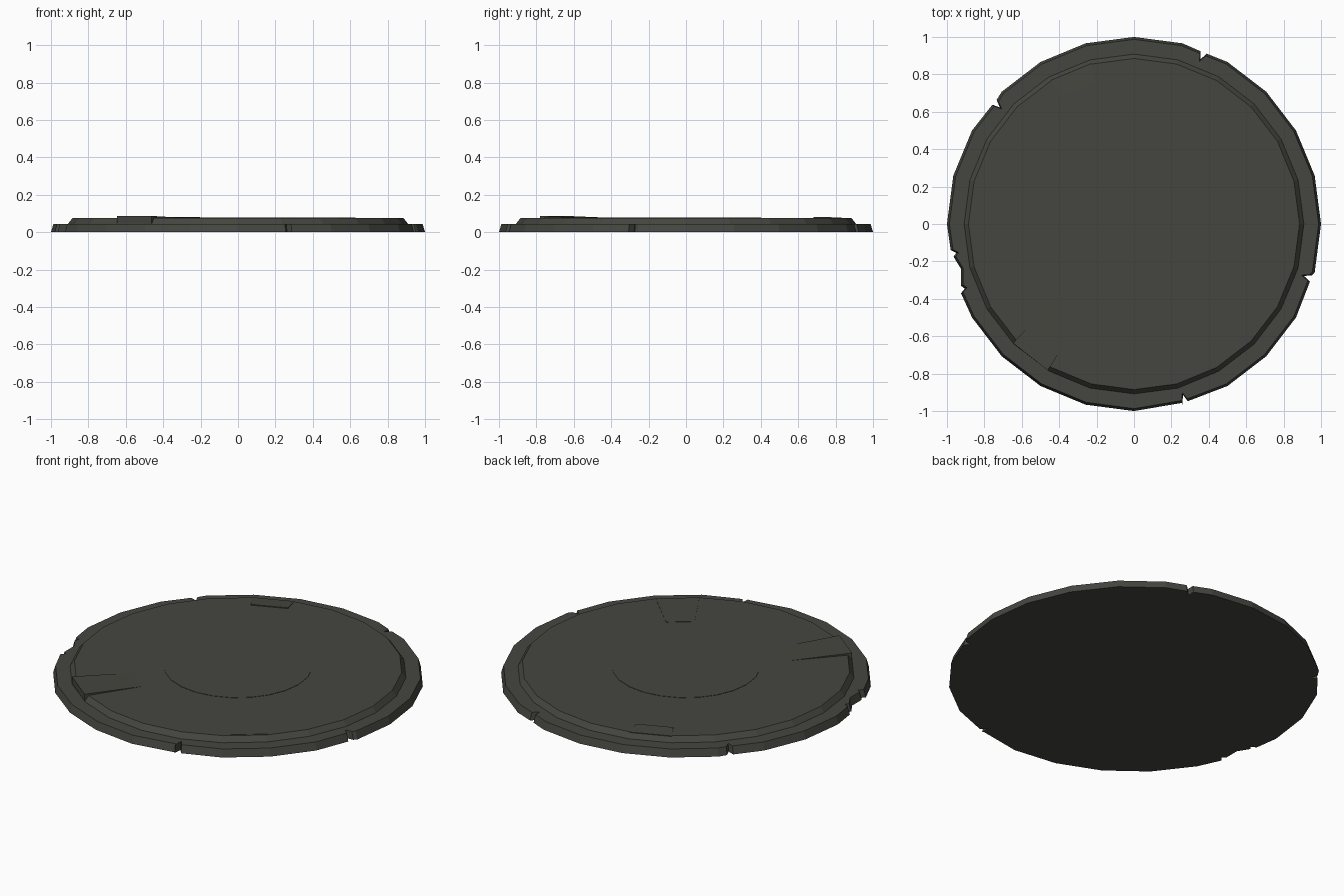
import bpy
from math import cos, sin, radians, atan2, tau

cube = bpy.data.objects.get("Cube")
if cube:
    bpy.data.objects.remove(cube, do_unlink=True)

# One dark olive stone colour
stone = bpy.data.materials.new("dark_stone")
stone.use_nodes = True
colour = (0.06, 0.06, 0.051, 1)
stone.diffuse_color = colour
shader = next(n for n in stone.node_tree.nodes if n.type == "BSDF_PRINCIPLED")
shader.inputs["Base Color"].default_value = colour
shader.inputs["Roughness"].default_value = 0.9


def loft(name, rings):
    """Join equal-length rings of points, bottom to top, and cap both ends."""
    n = len(rings[0])
    verts = [p for ring in rings for p in ring]
    faces = [tuple(reversed(range(n))), tuple(range(len(verts) - n, len(verts)))]
    for k in range(len(rings) - 1):
        for i in range(n):
            a, b = k * n + i, k * n + (i + 1) % n
            faces.append((a, b, b + n, a + n))
    mesh = bpy.data.meshes.new(name)
    mesh.from_pydata(verts, [], faces)
    mesh.materials.append(stone)
    obj = bpy.data.objects.new(name, mesh)
    bpy.context.collection.objects.link(obj)
    return obj


def polygon(radius, z, sides=24):
    return [(radius * cos(tau * i / sides), radius * sin(tau * i / sides), z)
            for i in range(sides)]


def polar(angle, radius):
    return radius * cos(radians(angle)), radius * sin(radians(angle))


# Chipped outline of the base: corners, small V notches and one broad chip
chip = [(-0.98, -0.14), (-0.95, -0.155), (-0.965, -0.175), (-0.925, -0.24),
        (-0.925, -0.33), (-0.905, -0.345), (-0.925, -0.37)]
outline = [polar(a, 1) for a in range(0, 360, 15) if a != 195]
for angle in (68, 139, 286, 343):
    outline += [polar(angle - 1.1, 0.99), polar(angle, 0.95), polar(angle + 0.9, 0.99)]
outline += chip
outline.sort(key=lambda p: atan2(p[1], p[0]) % tau)

loft("base_disc", [[(x * s, y * s, z) for x, y in outline]
                   for s, z in ((1, 0), (0.987, 0.045))])

# Raised top with a sloping rim, and a shallow central disc
loft("raised_top", [polygon(0.91, 0.04), polygon(0.908, 0.046), polygon(0.885, 0.076)])
loft("centre_disc", [polygon(0.4, 0.07), polygon(0.4, 0.078)])


def slab(name, angle, r_in, r_out, w_in, w_out, z_in, z_out):
    """Tapered paving slab lying along a radius."""
    c, s = cos(radians(angle)), sin(radians(angle))
    corners = [(r_in, -w_in / 2, z_in), (r_out, -w_out / 2, z_out),
               (r_out, w_out / 2, z_out), (r_in, w_in / 2, z_in)]
    top = [(r * c - w * s, r * s + w * c, z) for r, w, z in corners]
    loft(name, [[(x, y, 0.044) for x, y, z in top], top])


# Loose slabs: one lifted outward, one lifted inward, one level
slab("lifted_slab", 232, 0.55, 0.9, 0.18, 0.235, 0.076, 0.087)
slab("sunken_slab", 112.5, 0.78, 0.88, 0.206, 0.235, 0.081, 0.076)
slab("level_slab", -52, 0.57, 0.87, 0.155, 0.235, 0.078, 0.078)
